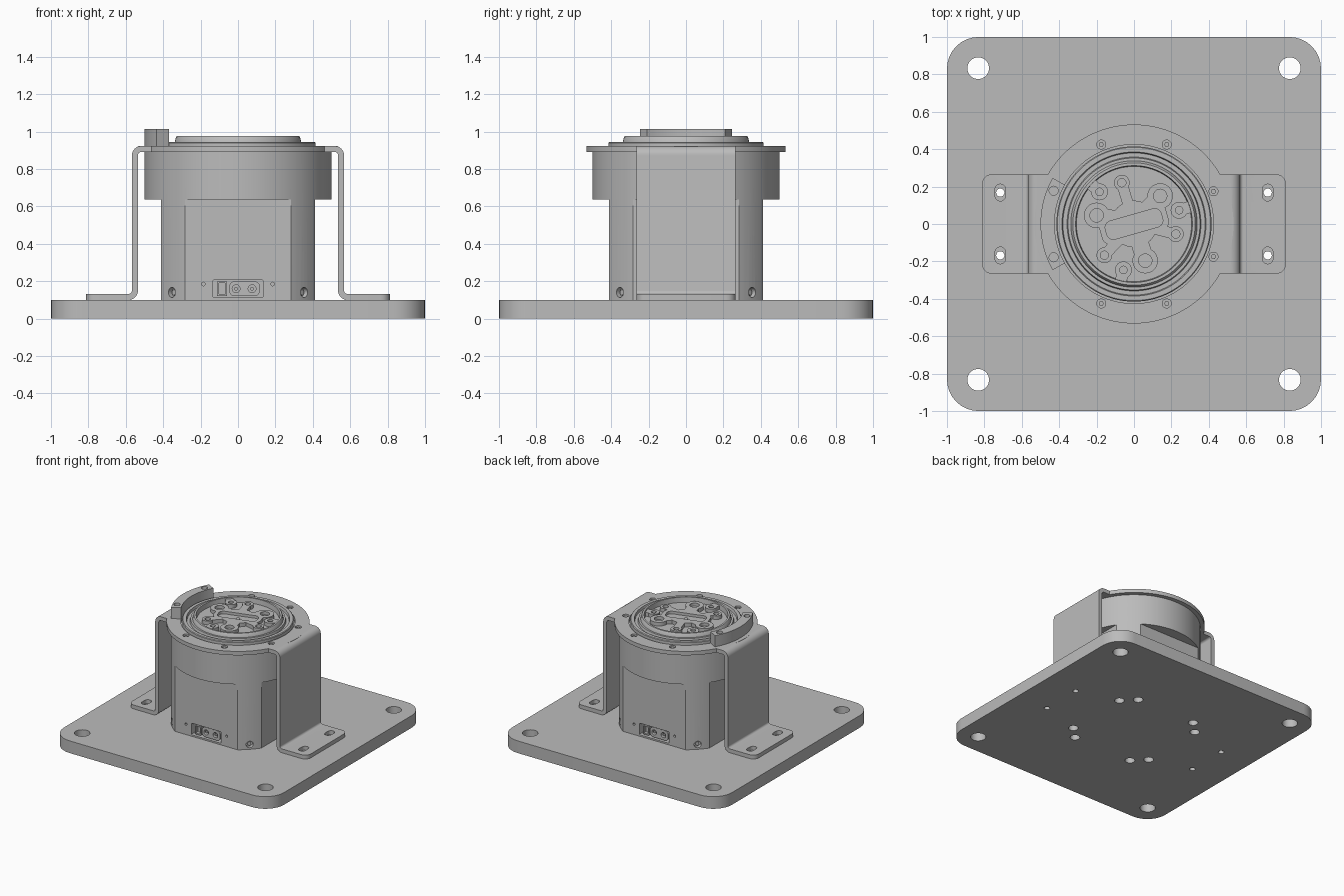
import bpy, bmesh
from math import sin, cos, pi, radians, hypot
from mathutils import Matrix, Vector

old = bpy.data.objects.get("Cube")
if old:
    bpy.data.objects.remove(old, do_unlink=True)

grey = bpy.data.materials.new("light grey metal")
grey.use_nodes = True
colour = (0.5, 0.5, 0.5, 1)
grey.diffuse_color = colour
grey.node_tree.nodes["Principled BSDF"].inputs["Base Color"].default_value = colour


# Outlines
def arc(r, a0, a1, n, cx=0, cy=0):
    return [(cx + r * cos(a0 + (a1 - a0) * i / n), cy + r * sin(a0 + (a1 - a0) * i / n))
            for i in range(n + 1)]


def circle(r, cx=0, cy=0, n=32):
    return arc(r, 0, 2 * pi, n, cx, cy)[:-1]


def rounded(w, h, r, cx=0, cy=0, n=8):
    pts = []
    for k, (sx, sy) in enumerate([(1, 1), (-1, 1), (-1, -1), (1, -1)]):
        pts += arc(r, k * pi / 2, (k + 1) * pi / 2, n, cx + sx * (w / 2 - r), cy + sy * (h / 2 - r))
    return pts


def turn(pts, a):
    return [(x * cos(a) - y * sin(a), x * sin(a) + y * cos(a)) for x, y in pts]


# Solids
def finish(name, bm, smooth=True):
    bmesh.ops.remove_doubles(bm, verts=bm.verts, dist=1e-5)
    bmesh.ops.recalc_face_normals(bm, faces=bm.faces)
    me = bpy.data.meshes.new(name)
    bm.to_mesh(me)
    bm.free()
    ob = bpy.data.objects.new(name, me)
    bpy.context.collection.objects.link(ob)
    me.materials.append(grey)
    return ob


def add_prism(bm, pts, z0, z1, m=Matrix()):
    low = [bm.verts.new(m @ Vector((x, y, z0))) for x, y in pts]
    top = [bm.verts.new(m @ Vector((x, y, z1))) for x, y in pts]
    bm.faces.new(low[::-1])
    bm.faces.new(top)
    for i in range(len(pts)):
        j = (i + 1) % len(pts)
        bm.faces.new((low[i], low[j], top[j], top[i]))


def prisms(name, items):
    bm = bmesh.new()
    for item in items:
        add_prism(bm, *item)
    return finish(name, bm)


def lathe(name, profile, n=96):
    bm = bmesh.new()
    vs = [bm.verts.new((r, 0, z)) for r, z in profile]
    es = [bm.edges.new(p) for p in zip(vs, vs[1:])]
    bmesh.ops.spin(bm, geom=vs + es, cent=(0, 0, 0), axis=(0, 0, 1), angle=2 * pi, steps=n)
    return finish(name, bm)


def combine(ob, items, operation="DIFFERENCE"):
    tool = prisms("cutter", items)
    tool.hide_render = True
    mod = ob.modifiers.new("cut", "BOOLEAN")
    mod.operation, mod.object, mod.solver = operation, tool, "EXACT"
    mod.use_self = True
    dg = bpy.context.evaluated_depsgraph_get()
    me = bpy.data.meshes.new_from_object(ob.evaluated_get(dg))
    ob.modifiers.clear()
    ob.data = me
    bpy.data.objects.remove(tool, do_unlink=True)


def smooth(*obs):
    bpy.ops.object.select_all(action="DESELECT")
    for ob in obs:
        ob.select_set(True)
    bpy.context.view_layer.objects.active = obs[0]
    bpy.ops.object.shade_smooth_by_angle(angle=radians(30))


SIGNS = [(1, 1), (-1, 1), (-1, -1), (1, -1)]

# Base plate with through holes and underside counterbores
plate = prisms("base_plate", [(rounded(2, 2, 0.17), 0, 0.1)])
holes = []
for sx, sy in SIGNS:
    holes.append((circle(0.058, sx * 0.833, sy * 0.833), -0.1, 0.2))
    holes.append((circle(0.022, sx * 0.715, sy * 0.168, 20), -0.1, 0.2))
    for x, y in [(0.27, 0.37), (0.37, 0.27)]:
        holes.append((circle(0.037, sx * x, sy * y), -0.1, 0.06))
combine(plate, holes)

# Motor housing: round drum, flattened on four sides below the shoulder
housing = prisms("motor_housing", [(circle(0.5, n=128), 0.1, 0.89)])
flats = [(turn([(0.412, -0.6), (0.7, -0.6), (0.7, 0.6), (0.412, 0.6)], k * pi / 2), 0, 0.638)
         for k in range(4)]
for flat in flats:
    combine(housing, [flat])
pockets = []
for k in range(4):
    side = Matrix.Rotation(pi / 4 + k * pi / 2, 4, "Z") @ Matrix.Rotation(pi / 2, 4, "Y")
    pockets.append((circle(0.027, -0.14, 0, 20), 0.47, 0.6, side))
# Connector bays on front and back: local x is width, local y is height
SIDES = [Matrix.Rotation(a, 4, "Z") @ Matrix.Rotation(pi / 2, 4, "X") for a in (0, pi)]
for side in SIDES:
    pockets.append((rounded(0.27, 0.095, 0.01, 0, 0.16, 3), 0.34, 0.5, side))
    for x in (-0.185, 0.185):
        pockets.append((circle(0.01, x, 0.185, 12), 0.39, 0.5, side))
combine(housing, pockets)

screws = []
for k in range(4):
    side = Matrix.Rotation(pi / 4 + k * pi / 2, 4, "Z") @ Matrix.Rotation(pi / 2, 4, "Y")
    screws.append((circle(0.016, -0.14, 0, 6), 0.46, 0.485, side))
side_screws = prisms("side_screws", screws)

# Connectors inside the bays
sockets = prisms("connector_sockets", [
    item for side in SIDES for item in (
        (rounded(0.055, 0.08, 0.006, -0.085, 0.16, 3), 0.33, 0.4, side),
        (rounded(0.165, 0.08, 0.03, 0.035, 0.16, 5), 0.33, 0.4, side))])
combine(sockets, [
    item for side in SIDES for item in (
        (rounded(0.035, 0.06, 0.004, -0.085, 0.16, 3), 0.37, 0.5, side),
        (circle(0.021, -0.01, 0.16, 20), 0.37, 0.5, side),
        (circle(0.021, 0.075, 0.16, 20), 0.37, 0.5, side))])
pins = prisms("connector_pins", [(circle(0.01, x, 0.16, 12), 0.34, 0.392, side)
                                 for side in SIDES for x in (-0.01, 0.075)])

# Bent sheet bracket arching over the housing, with a ring on top
T, R = 0.032, 0.05
half = [(0.812, 0.1), (0.812, 0.1 + T)]
half += arc(R - T, -pi / 2, -pi, 6, 0.567 + R - T, 0.1 + R)
half += arc(R, 0, pi / 2, 8, 0.567 - R, 0.923 - R)
inner = arc(R - T, pi / 2, 0, 6, 0.567 - R, 0.923 - R)
inner += arc(R, -pi, -pi / 2, 8, 0.567 - T + R, 0.1 + R)
flip = lambda pts: [(-x, z) for x, z in pts[::-1]]
outline = half + flip(half) + flip(inner) + inner
bm = bmesh.new()
add_prism(bm, outline, -0.265, 0.265, Matrix.Rotation(pi / 2, 4, "X"))
tips = [e for e in bm.edges if all(abs(v.co.x) > 0.81 for v in e.verts)
        and abs(e.verts[0].co.y - e.verts[1].co.y) < 0.01]
bmesh.ops.bevel(bm, geom=tips, offset=0.05, segments=6, profile=0.5, affect="EDGES")
bracket = finish("bracket", bm)
combine(bracket, [(circle(0.532, n=96), 0.923 - T, 0.923)], "UNION")
combine(bracket, [(circle(0.425, n=96), 0.7, 1)])
slots, heads = [], []
for sx, sy in SIGNS:
    slots.append((rounded(0.056, 0.09, 0.0279, sx * 0.715, sy * 0.168), 0, 0.3))
    for x, y in [(0.425, 0.175), (0.175, 0.425)]:
        slots.append((circle(0.024, sx * x, sy * y, 20), 0.905, 1))
        heads.append((circle(0.014, sx * x, sy * y, 6), 0.9, 0.915))
combine(bracket, slots)
ring_screws = prisms("ring_screws", heads)

# Curved stop block on the ring
a = radians(29.5)
stop = prisms("stop_block", [(arc(0.5, pi - a, pi + a, 20) + arc(0.425, pi + a, pi - a, 20), 0.92, 1.015)])
combine(stop, [(circle(0.024, -0.43, y, 20), 0.95, 1.1) for y in (-0.178, 0.178)])

# Stepped rotating flange with a recessed face
flange = lathe("output_flange", [
    (0, 0.86), (0.415, 0.86), (0.415, 0.94), (0.41, 0.945), (0.385, 0.945), (0.38, 0.925),
    (0.358, 0.925), (0.353, 0.945), (0.338, 0.945), (0.332, 0.97), (0.327, 0.976),
    (0.312, 0.976), (0.308, 0.935), (0, 0.935)])

# Raised lands on the flange face: slotted hub, three bosses and their arms
def polar(r, deg):
    return r * cos(radians(deg)), r * sin(radians(deg))


hub = prisms("flange_hub", [(circle(0.125, n=48), 0.93, 0.965)])
combine(hub, [(turn(rounded(0.37, 0.15, 0.05), radians(16)), 0.93, 0.965)], "UNION")
bores = [(turn(rounded(0.31, 0.1, 0.035), radians(16)), 0.943, 1.1)]
for k in range(3):
    for r, deg, size, hole in [(0.205, 47, 0.068, 0.036), (0.23, 106.5, 0.042, 0.022),
                               (0.252, 137, 0.045, 0.02)]:
        x, y = polar(r, deg + 120 * k)
        bores.append((circle(hole, x, y, 24), 0.94, 1.1))
        arm_in = 0.08 if size != 0.045 else r
        arm_out = r if size != 0.045 else 0.315
        arm = [(arm_in, -size * 0.7), (arm_out, -size * 0.7), (arm_out, size * 0.7), (arm_in, size * 0.7)]
        combine(hub, [(circle(size, x, y, 32), 0.93, 0.965)], "UNION")
        combine(hub, [(turn(arm, radians(deg + 120 * k)), 0.93, 0.965)], "UNION")
combine(hub, bores)
centre_pin = prisms("centre_pin", [(circle(0.014, n=16), 0.935, 0.948)])

smooth(plate, housing, sockets, pins, bracket, stop, flange, hub, centre_pin)
